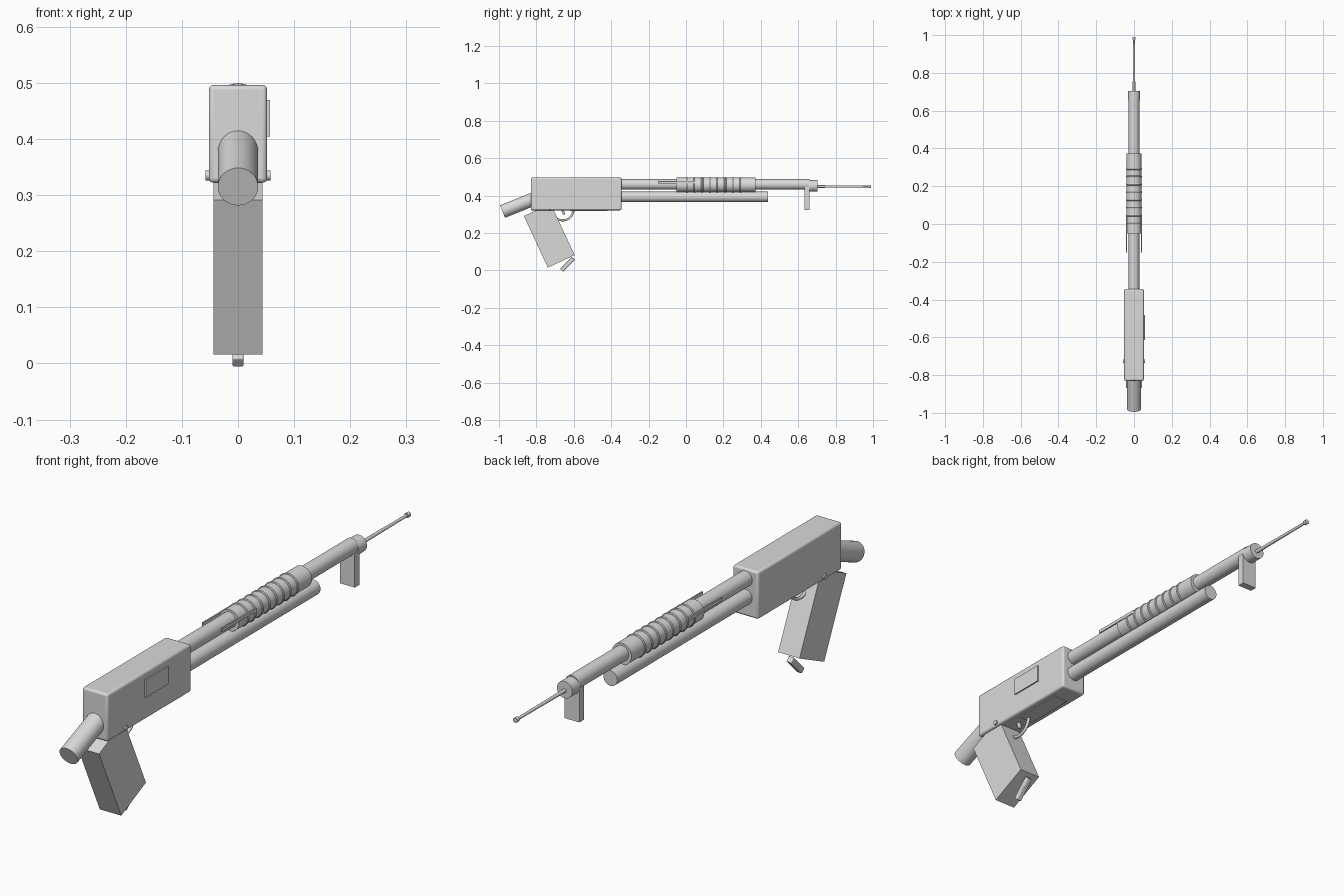
import bpy
import math
from mathutils import Vector

if "Cube" in bpy.data.objects:
    bpy.data.objects.remove(bpy.data.objects["Cube"])

steel = bpy.data.materials.new("plain grey")
steel.diffuse_color = (0.7, 0.7, 0.7, 1)
steel.use_nodes = True
steel.node_tree.nodes["Principled BSDF"].inputs["Base Color"].default_value = steel.diffuse_color


def finish(ob, name, smooth=False, bevel=0):
    ob.name = name
    ob.data.materials.append(steel)
    if bevel:
        m = ob.modifiers.new("rounded edges", 'BEVEL')
        m.width, m.segments = bevel, 3
    if smooth:
        bpy.ops.object.shade_smooth_by_angle(angle=math.radians(35))
    return ob


def box(name, centre, size, tilt=0, bevel=0):
    bpy.ops.mesh.primitive_cube_add(size=1, location=centre)
    ob = bpy.context.object
    ob.scale = size
    bpy.ops.object.transform_apply(location=False, rotation=False, scale=True)
    ob.rotation_euler.x = math.radians(tilt)
    return finish(ob, name, bevel > 0, bevel)


def rod(name, a, b, r, r2=None, sides=32):
    a, b = Vector(a), Vector(b)
    bpy.ops.mesh.primitive_cone_add(vertices=sides, radius1=r, radius2=r if r2 is None else r2,
                                    depth=(b - a).length, location=(a + b) / 2)
    ob = bpy.context.object
    ob.rotation_euler = (b - a).to_track_quat('Z', 'Y').to_euler()
    return finish(ob, name, True)


# Receiver with side plate, loading plate and cross pin
box("receiver", (0, -0.587, 0.409), (0.104, 0.486, 0.174), bevel=0.008)
box("side_plate", (0.0535, -0.549, 0.437), (0.007, 0.132, 0.065))
box("loading_plate", (0, -0.52, 0.322), (0.06, 0.2, 0.006))
rod("cross_pin", (-0.058, -0.727, 0.335), (0.058, -0.727, 0.335), 0.009, sides=16)

# Angled stock stub
rod("stock_stub", (0, -0.981, 0.315), (0, -0.79, 0.392), 0.036)

# Slanted grip, placed by its upper rear corner
t = math.radians(25)
down = Vector((0, math.sin(t), -math.cos(t)))
fwd = Vector((0, math.cos(t), math.sin(t)))
centre = Vector((0, -0.867, 0.291)) + down * 0.152 + fwd * 0.079
box("grip", centre, (0.087, 0.158, 0.304), tilt=25)
box("grip_loop", (0, -0.634, 0.033), (0.02, 0.09, 0.022), tilt=45, bevel=0.003)

# Trigger guard arc and trigger
cu = bpy.data.curves.new("trigger_guard", 'CURVE')
cu.dimensions = '3D'
cu.bevel_depth, cu.bevel_resolution, cu.use_fill_caps = 0.006, 3, True
sp = cu.splines.new('POLY')
sp.points.add(16)
for i, p in enumerate(sp.points):
    a = math.pi + math.pi * i / 16
    p.co = (0, -0.66 + 0.058 * math.cos(a), 0.326 + 0.058 * math.sin(a), 1)
guard = bpy.data.objects.new("trigger_guard", cu)
bpy.context.collection.objects.link(guard)
guard.data.materials.append(steel)
box("trigger", (0, -0.657, 0.314), (0.012, 0.012, 0.032), tilt=20, bevel=0.003)

# Barrel and magazine tube
rod("barrel", (0, -0.36, 0.46), (0, 0.66, 0.46), 0.028)
rod("magazine_tube", (0, -0.36, 0.393), (0, 0.438, 0.393), 0.028)

# Ribbed sliding handguard with action bars
rod("handguard", (0, -0.05, 0.457), (0, 0.372, 0.457), 0.0395)
for i in range(8):
    bpy.ops.mesh.primitive_torus_add(location=(0, 0.005 + i * 0.041, 0.457),
                                     rotation=(math.pi / 2, 0, 0), major_radius=0.035,
                                     minor_radius=0.0075, major_segments=32, minor_segments=10)
    finish(bpy.context.object, f"handguard_rib_{i + 1}", True)
for side in (-1, 1):
    box("action_bar", (side * 0.0395, -0.052, 0.47), (0.005, 0.196, 0.012))

# Muzzle collar, lug and long spike
rod("muzzle_collar", (0, 0.655, 0.452), (0, 0.703, 0.452), 0.031)
box("muzzle_lug", (0, 0.647, 0.386), (0.06, 0.027, 0.124))
rod("spike", (0, 0.7, 0.449), (0, 0.985, 0.449), 0.007, 0.005, 16)
rod("spike_tip", (0, 0.976, 0.449), (0, 0.99, 0.449), 0.009, sides=16)
